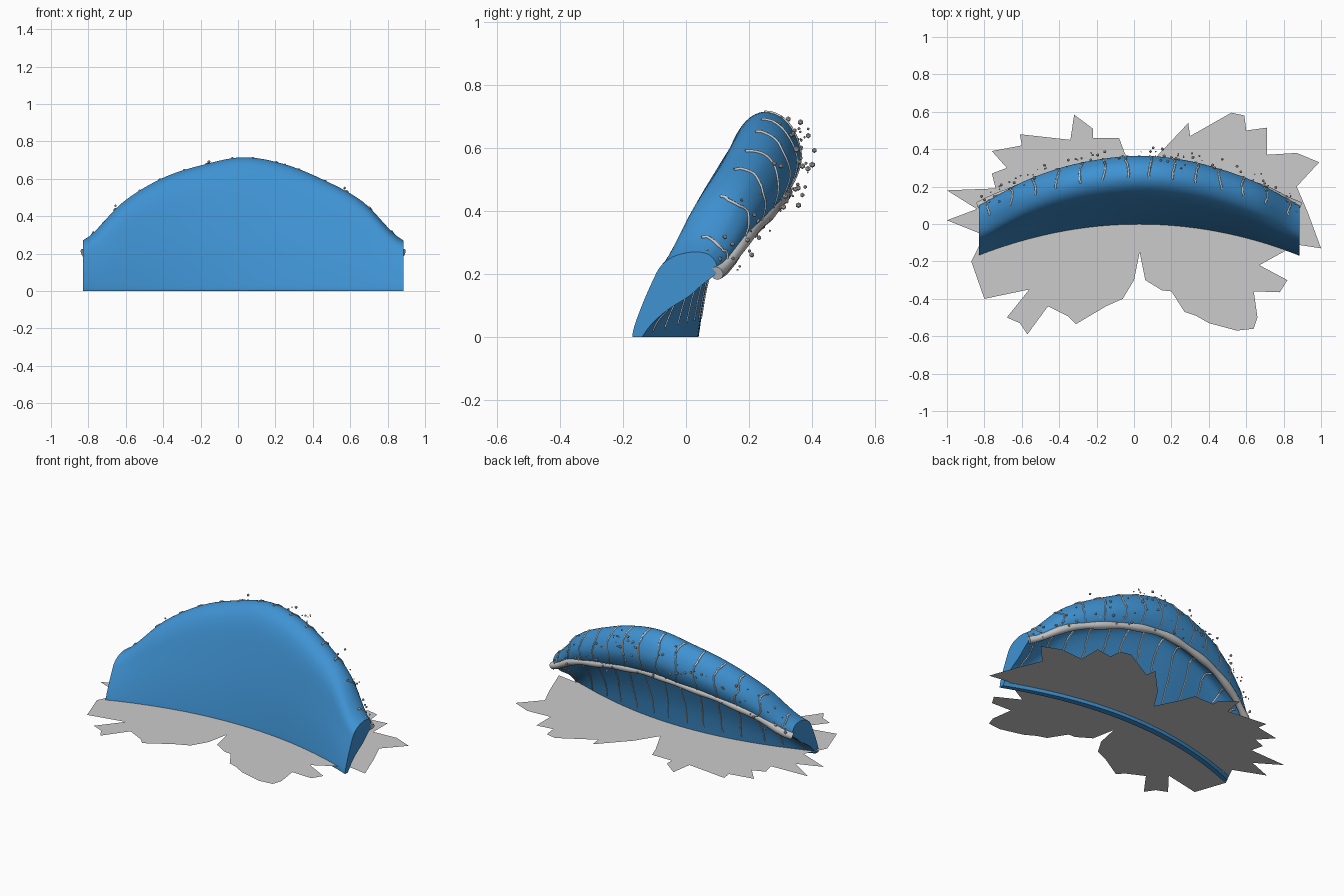
import bpy, bmesh, math, random
from mathutils import Vector

if "Cube" in bpy.data.objects:
    bpy.data.objects.remove(bpy.data.objects["Cube"])

random.seed(4)
X0, X1 = -0.83, 0.885
XM = (X0 + X1) / 2

# cross-sections (y, z): front foot, over the crest, lip, inner face, back foot
MID = [(0, 0), (0, .03), (.035, .22), (.085, .42), (.14, .6), (.19, .685), (.25, .715),
       (.31, .695), (.35, .64), (.365, .57), (.345, .50), (.31, .46), (.26, .50),
       (.2, .5), (.13, .36), (.07, .18), (.04, 0)]
END = [(0, 0), (.005, .03), (.03, .1), (.065, .18), (.09, .225), (.13, .255), (.19, .27),
       (.235, .265), (.255, .25), (.265, .235), (.27, .215), (.265, .2), (.22, .165),
       (.18, .13), (.11, .085), (.06, .04), (.03, 0)]
HEIGHTS = [.27, .475, .605, .675, .715, .68, .595, .475, .27]


def spline(pts, u):
    """Catmull-Rom through a list of vectors."""
    n = len(pts) - 1
    i = min(int(u), n - 1)
    t = u - i
    a, b, c, d = pts[max(i - 1, 0)], pts[i], pts[i + 1], pts[min(i + 2, n)]
    return b + ((c - a) * t + (a * 2 - b * 5 + c * 4 - d) * t * t
                + (b * 3 - a - c * 3 + d) * t ** 3) * 0.5


def wave_point(x, u):
    f = min(max((x - X0) / (X1 - X0), 0), 1)
    k = (spline(HEIGHTS, f * (len(HEIGHTS) - 1)) - .27) / .445
    p = spline([Vector(e).lerp(Vector(m), k) for e, m in zip(END, MID)], u)
    base = -0.17 * ((x - XM) / (X1 - XM)) ** 2
    return Vector((x, p.x + base, max(p.y, 0)))


def mesh_object(name, bm, smooth=True):
    me = bpy.data.meshes.new(name)
    bm.to_mesh(me)
    bm.free()
    ob = bpy.data.objects.new(name, me)
    bpy.context.collection.objects.link(ob)
    if smooth:
        bpy.ops.object.select_all(action='DESELECT')
        ob.select_set(True)
        bpy.context.view_layer.objects.active = ob
        bpy.ops.object.shade_smooth_by_angle(angle=math.radians(40))
    return ob


def tube_object(name, paths, radius, sides):
    cu = bpy.data.curves.new(name, 'CURVE')
    cu.dimensions = '3D'
    cu.bevel_depth = radius
    cu.bevel_resolution = sides
    cu.use_fill_caps = True
    for path in paths:
        s = cu.splines.new('POLY')
        s.points.add(len(path) - 1)
        for p, (co, r) in zip(s.points, path):
            p.co = (*co, 1)
            p.radius = r
    ob = bpy.data.objects.new(name, cu)
    bpy.context.collection.objects.link(ob)
    return ob


# curling wave body
bm = bmesh.new()
NX, NU = 48, 64
rings = [[bm.verts.new(wave_point(X0 + (X1 - X0) * i / NX, 16 * j / NU))
          for j in range(NU + 1)] for i in range(NX + 1)]
for a, b in zip(rings, rings[1:]):
    for j in range(NU + 1):
        k = (j + 1) % (NU + 1)
        bm.faces.new((a[j], a[k], b[k], b[j]))
bm.faces.new(rings[0])
bm.faces.new(rings[-1][::-1])
bmesh.ops.recalc_face_normals(bm, faces=bm.faces)
wave = mesh_object("wave", bm)
blue = bpy.data.materials.new("water_blue")
blue.diffuse_color = (0.05, 0.29, 0.65, 1)
blue.use_nodes = True
blue.node_tree.nodes["Principled BSDF"].inputs["Base Color"].default_value = blue.diffuse_color
wave.data.materials.append(blue)

# foam roll along the lip
roll = []
for i in range(41):
    x = X0 + (X1 - X0) * i / 40
    roll.append((wave_point(x, 10.9), 1 + .12 * math.sin(i * 1.1)))
tube_object("lip_foam", [roll], 0.022, 4)

# foam streaks over the crest and down the inner face
streaks = []
for n in range(14):
    x = -0.78 + n * 1.61 / 13
    for u0, u1 in ((6, 10.6), (11.8, 15.6)):
        ph = random.uniform(0, 6)
        path = []
        for i in range(17):
            t = i / 16
            wob = .008 * math.sin(ph + 9 * t) + random.uniform(-.003, .003)
            path.append((wave_point(x + wob, u0 + (u1 - u0) * t), 1 - .4 * t))
        streaks.append(path)
tube_object("foam_streaks", streaks, 0.006, 1)

# spray droplets behind the crest
bm = bmesh.new()
for _ in range(95):
    x = random.uniform(X0, X1)
    c = wave_point(x, random.uniform(6.5, 11))
    c += Vector((random.uniform(-.015, .015), random.uniform(0, .06), random.uniform(-.025, .03)))
    new = bmesh.ops.create_icosphere(bm, subdivisions=1, radius=random.uniform(.003, .010))
    bmesh.ops.translate(bm, verts=new["verts"], vec=c)
mesh_object("spray_droplets", bm, smooth=False)

# flat ragged splash on the water line
RIM = [(.03, .22), (.12, .36), (.29, .54), (.30, .47), (.52, .595), (.59, .58), (.60, .50),
       (.71, .515), (.71, .37), (.87, .38), (.99, .33), (.87, .2), (.93, .06), (1, -.13),
       (.87, -.11), (.67, -.22), (.82, -.30), (.78, -.365), (.64, -.36), (.66, -.5),
       (.64, -.56), (.55, -.57), (.40, -.53), (.33, -.49), (.27, -.47), (.2, -.36),
       (.15, -.355), (.06, -.3), (.03, -.15), (0, -.3), (-.06, -.4), (-.15, -.44),
       (-.31, -.535), (-.35, -.495), (-.46, -.44), (-.57, -.59), (-.61, -.53), (-.68, -.5),
       (-.56, -.35), (-.8, -.4), (-.87, -.2), (-.8, -.06), (-1, .02), (-.84, .08), (-1, .18),
       (-.74, .19), (-.76, .27), (-.68, .3), (-.76, .39), (-.6, .42), (-.61, .48),
       (-.34, .45), (-.32, .585), (-.22, .51), (-.22, .46), (-.08, .46), (-.05, .38)]
bm = bmesh.new()
face = bm.faces.new([bm.verts.new((x, y, 0.02)) for x, y in RIM])
face.normal_update()
if face.normal.z < 0:
    face.normal_flip()
bmesh.ops.triangulate(bm, faces=[face])
mesh_object("splash_sheet", bm, smooth=False)
